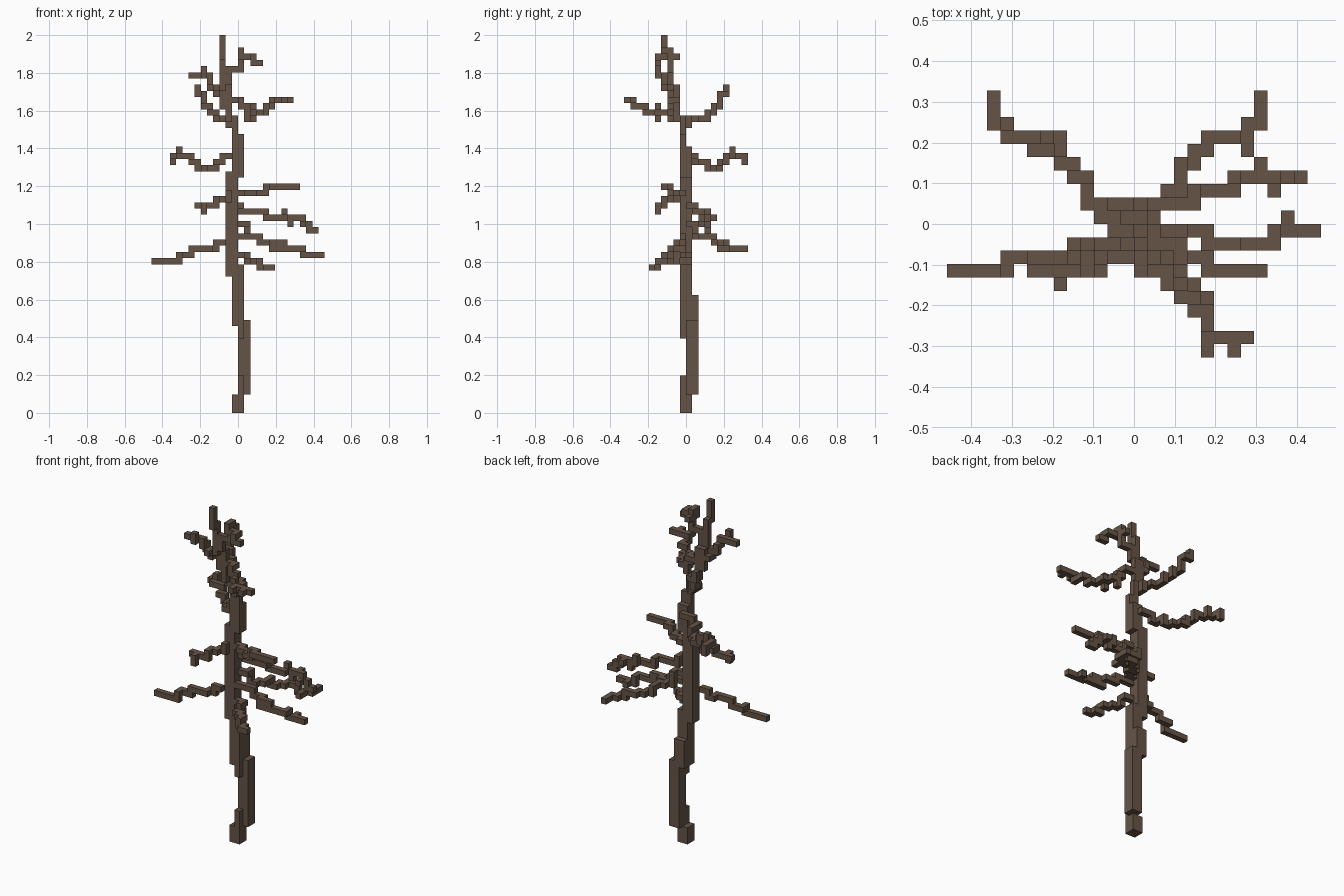
import bpy
import bmesh
from mathutils import Vector

if "Cube" in bpy.data.objects:
    bpy.data.objects.remove(bpy.data.objects["Cube"], do_unlink=True)

VOXEL = 2 / 61          # edge of one block
AXES = range(3)
taken = set()           # blocks already used by an earlier part

bark = bpy.data.materials.new("dark_brown_bark")
bark.use_nodes = True
bark_colour = (0.13, 0.088, 0.062, 1)
bark.diffuse_color = bark_colour
bark.node_tree.nodes["Principled BSDF"].inputs["Base Color"].default_value = bark_colour


def build(name, cells):
    """Make one object from the outer faces of a set of blocks."""
    cells = set(cells) - taken
    taken.update(cells)
    bm = bmesh.new()
    for cell in cells:
        for axis in AXES:
            for side in (0, 1):
                neighbour = list(cell)
                neighbour[axis] += 1 if side else -1
                if tuple(neighbour) in cells:
                    continue
                u, v = (axis + 1) % 3, (axis + 2) % 3
                corners = []
                for du, dv in ((0, 0), (1, 0), (1, 1), (0, 1)):
                    p = Vector(cell)
                    p[axis] += side
                    p[u] += du
                    p[v] += dv
                    corners.append(bm.verts.new(p * VOXEL))
                bm.faces.new(corners if side else corners[::-1])
    bmesh.ops.remove_doubles(bm, verts=bm.verts, dist=VOXEL / 100)
    mesh = bpy.data.meshes.new(name)
    bm.to_mesh(mesh)
    bm.free()
    mesh.materials.append(bark)
    obj = bpy.data.objects.new(name, mesh)
    bpy.context.collection.objects.link(obj)
    return obj


def block(xs, ys, zs):
    """All blocks inside inclusive x, y and z ranges."""
    return {(x, y, z)
            for x in range(xs[0], xs[1] + 1)
            for y in range(ys[0], ys[1] + 1)
            for z in range(zs[0], zs[1] + 1)}


def path(*points):
    """Blocks along a stepped line, moving one block face at a time."""
    cells = {points[0]}
    for start, end in zip(points, points[1:]):
        here = list(start)
        total = [abs(end[i] - start[i]) for i in AXES]
        while tuple(here) != end:
            axis = max(AXES, key=lambda i: abs(end[i] - here[i]) / max(total[i], 1))
            here[axis] += 1 if end[axis] > here[axis] else -1
            cells.add(tuple(here))
    return cells


# Trunk: square columns that shift sideways as they rise
both = (-1, 0)
build("trunk_foot", block(both, both, (0, 2)) | block((0, 0), (-1, -1), (3, 5)))
build("lower_trunk", block((0, 1), (0, 1), (3, 14)) | block((0, 0), both, (12, 14)))
build("middle_trunk", block(both, both, (14, 23)) | block(both, (1, 1), (14, 18)))
build("upper_trunk", block((-2, -1), both, (22, 38)))
build("trunk_top", block(both, both, (38, 42)) | block(both, (-1, -1), (43, 44)))

# Leader: thin stem that ends in the tip
build("leader", path((-1, -1, 45), (-1, -1, 47), (-2, -2, 47), (-2, -2, 52),
                     (-3, -3, 53), (-3, -3, 57), (-3, -4, 57), (-3, -4, 60)))

# Low branches
build("low_front_branch", path((0, -1, 25), (1, -3, 24), (3, -4, 24),
                               (3, -5, 23), (4, -6, 23), (5, -6, 23)))
build("low_left_branch", path((0, -1, 28), (2, -1, 28), (4, -1, 27), (6, -2, 26),
                              (10, -2, 26), (10, -1, 25), (13, -1, 25))
      | path((5, -2, 27), (7, -2, 27)) | {(11, 0, 25)})
build("low_back_branch", path((0, 0, 30), (1, 1, 30), (1, 1, 28), (3, 3, 28),
                              (3, 4, 27), (4, 5, 27), (6, 6, 27), (7, 6, 26),
                              (9, 7, 26), (9, 9, 26))
      | path((8, 6, 26), (8, 5, 26)))
build("low_right_branch", path((-3, -2, 27), (-4, -2, 27), (-4, -2, 26), (-6, -3, 26),
                               (-8, -3, 26), (-8, -3, 25), (-10, -3, 25),
                               (-10, -4, 24), (-14, -4, 24)))

# Middle branches
build("middle_left_branch", path((0, 0, 33), (0, 1, 32), (3, 1, 32), (4, 2, 32),
                                 (4, 2, 31), (6, 2, 31), (7, 3, 31), (10, 3, 31),
                                 (10, 3, 30), (11, 3, 30), (11, 3, 29), (12, 3, 29))
      | path((9, 3, 31), (9, 4, 31)) | {(8, 3, 30), (10, 2, 30), (7, 3, 32)})
build("middle_front_branch", path((0, -1, 35), (2, -2, 35), (4, -3, 35),
                                  (4, -3, 36), (6, -4, 36), (9, -4, 36)))
build("middle_right_branch", path((-2, -2, 35), (-2, -2, 34), (-4, -3, 34), (-4, -4, 33),
                                  (-7, -4, 33))
      | path((-6, -4, 33), (-6, -5, 33), (-6, -5, 32)))

# High branches
build("back_right_branch", path((-1, 1, 41), (-2, 1, 41), (-3, 1, 40), (-4, 2, 40),
                                (-4, 3, 39), (-6, 5, 39), (-8, 5, 40), (-8, 6, 41),
                                (-9, 6, 41), (-10, 7, 41), (-11, 8, 41), (-11, 9, 41),
                                (-11, 9, 40))
      | path((-10, 7, 41), (-10, 7, 42)))
build("upper_back_branch", path((-2, -1, 46), (-2, 0, 47), (-4, 2, 47), (-4, 3, 48),
                                (-5, 4, 49), (-6, 5, 49), (-6, 5, 51), (-6, 6, 51),
                                (-7, 6, 51), (-7, 6, 52)))
build("upper_front_branch", path((-1, -2, 50), (0, -2, 50), (0, -3, 49), (1, -3, 48),
                                 (2, -4, 48), (3, -6, 48), (4, -7, 48), (4, -7, 49),
                                 (5, -8, 49), (5, -9, 50), (8, -9, 50))
      | {(1, -3, 47), (2, -5, 47), (2, -5, 49), (5, -10, 50), (7, -10, 50)})

# Crown twigs beside the leader
build("right_crown_twig", path((-2, -2, 50), (-3, -2, 51), (-4, -3, 52), (-5, -3, 53),
                               (-5, -4, 54), (-8, -4, 54))
      | path((-6, -4, 54), (-6, -5, 54), (-6, -5, 55)) | {(-4, -4, 52), (-3, -2, 49)})
build("left_crown_twig", path((-2, -3, 53), (-2, -3, 55), (-1, -3, 55), (0, -3, 56),
                              (0, -3, 58), (0, -4, 57), (2, -4, 57), (2, -5, 57),
                              (2, -5, 56), (3, -5, 56))
      | {(0, -2, 57)})
